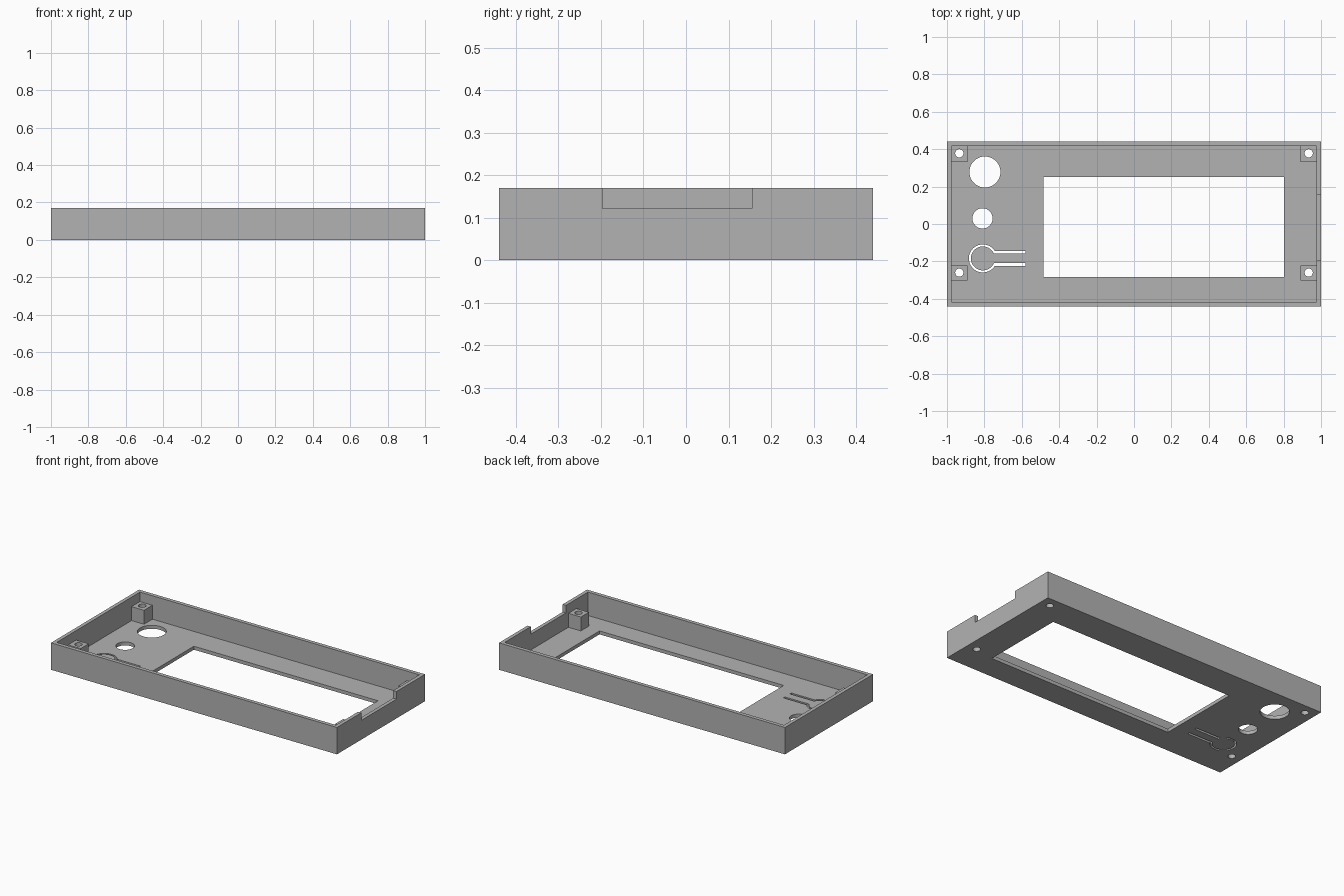
import bpy, bmesh, math

if "Cube" in bpy.data.objects:
    bpy.data.objects.remove(bpy.data.objects["Cube"], do_unlink=True)

HEIGHT, FLOOR = 0.17, 0.022
POST_TOP = 0.11

grey = bpy.data.materials.new("plain grey")
grey.use_nodes = True
colour = (0.45, 0.45, 0.45, 1)
grey.diffuse_color = colour
grey.node_tree.nodes["Principled BSDF"].inputs["Base Color"].default_value = colour


def prism(name, outline, z0, z1):
    """Extrude a closed outline from z0 to z1."""
    bm = bmesh.new()
    face = bm.faces.new([bm.verts.new((x, y, z0)) for x, y in outline])
    side = bmesh.ops.extrude_face_region(bm, geom=[face])["geom"]
    top = [v for v in side if isinstance(v, bmesh.types.BMVert)]
    bmesh.ops.translate(bm, verts=top, vec=(0, 0, z1 - z0))
    bmesh.ops.recalc_face_normals(bm, faces=bm.faces)
    mesh = bpy.data.meshes.new(name)
    bm.to_mesh(mesh)
    bm.free()
    mesh.materials.append(grey)
    obj = bpy.data.objects.new(name, mesh)
    bpy.context.collection.objects.link(obj)
    return obj


def rect(x0, x1, y0, y1):
    return [(x0, y0), (x1, y0), (x1, y1), (x0, y1)]


def arc(cx, cy, r, a0, a1, n):
    angles = [a0 + (a1 - a0) * i / n for i in range(n + 1)]
    return [(cx + r * math.cos(a), cy + r * math.sin(a)) for a in angles]


def circle(cx, cy, r, n=48):
    return arc(cx, cy, r, 0, 2 * math.pi, n)[:-1]


def cut(obj, outline, z0=-0.1, z1=0.3):
    """Subtract an extruded outline and discard the cutter."""
    cutter = prism("cutter", outline, z0, z1)
    cutter.hide_render = True
    mod = obj.modifiers.new("cut", "BOOLEAN")
    mod.operation, mod.solver, mod.object = "DIFFERENCE", "EXACT", cutter
    bpy.context.view_layer.update()
    graph = bpy.context.evaluated_depsgraph_get()
    mesh = bpy.data.meshes.new_from_object(obj.evaluated_get(graph))
    obj.modifiers.clear()
    obj.data = mesh
    bpy.data.objects.remove(cutter, do_unlink=True)


def smooth(obj):
    bpy.ops.object.select_all(action="DESELECT")
    obj.select_set(True)
    bpy.context.view_layer.objects.active = obj
    bpy.ops.object.shade_smooth_by_angle(angle=math.radians(30))


# Open tray with a display window and a notch in the right wall
case = prism("case", rect(-1, 1, -0.44, 0.44), 0, HEIGHT)
cut(case, rect(-0.977, 0.977, -0.416, 0.416), FLOOR)
cut(case, rect(-0.485, 0.803, -0.283, 0.252))
cut(case, rect(0.95, 1.1, -0.196, 0.155), 0.122)

# Round openings in the floor
cut(case, circle(-0.797, 0.278, 0.083))
cut(case, circle(-0.81, 0.03, 0.054))

# Thin slot around the flexible push button and its arm
bx, by, r_out, r_in, s_out, s_in, end = -0.808, -0.184, 0.075, 0.064, 0.04, 0.025, -0.58
a, b = math.asin(s_out / r_out), math.asin(s_in / r_in)
slot = [(end, by + s_out)] + arc(bx, by, r_out, a, 2 * math.pi - a, 48)
slot += [(end, by - s_out), (end, by - s_in)]
slot += arc(bx, by, r_in, 2 * math.pi - b, b, 48) + [(end, by + s_in)]
cut(case, slot)

# Corner screw posts, drilled through the floor
for sx, side in ((-1, "right"), (1, "left")):
    for y0, y1, hole_y, end_name in ((0.332, 0.416, 0.378, "back"), (-0.301, -0.221, -0.26, "front")):
        x0, x1 = sorted((sx * 0.89, sx * 0.977))
        post = prism(f"{end_name}_{side}_post", rect(x0, x1, y0, y1), FLOOR, POST_TOP)
        bore = circle(sx * 0.934, hole_y, 0.022, 32)
        cut(post, bore)
        cut(case, bore)
        smooth(post)
smooth(case)
